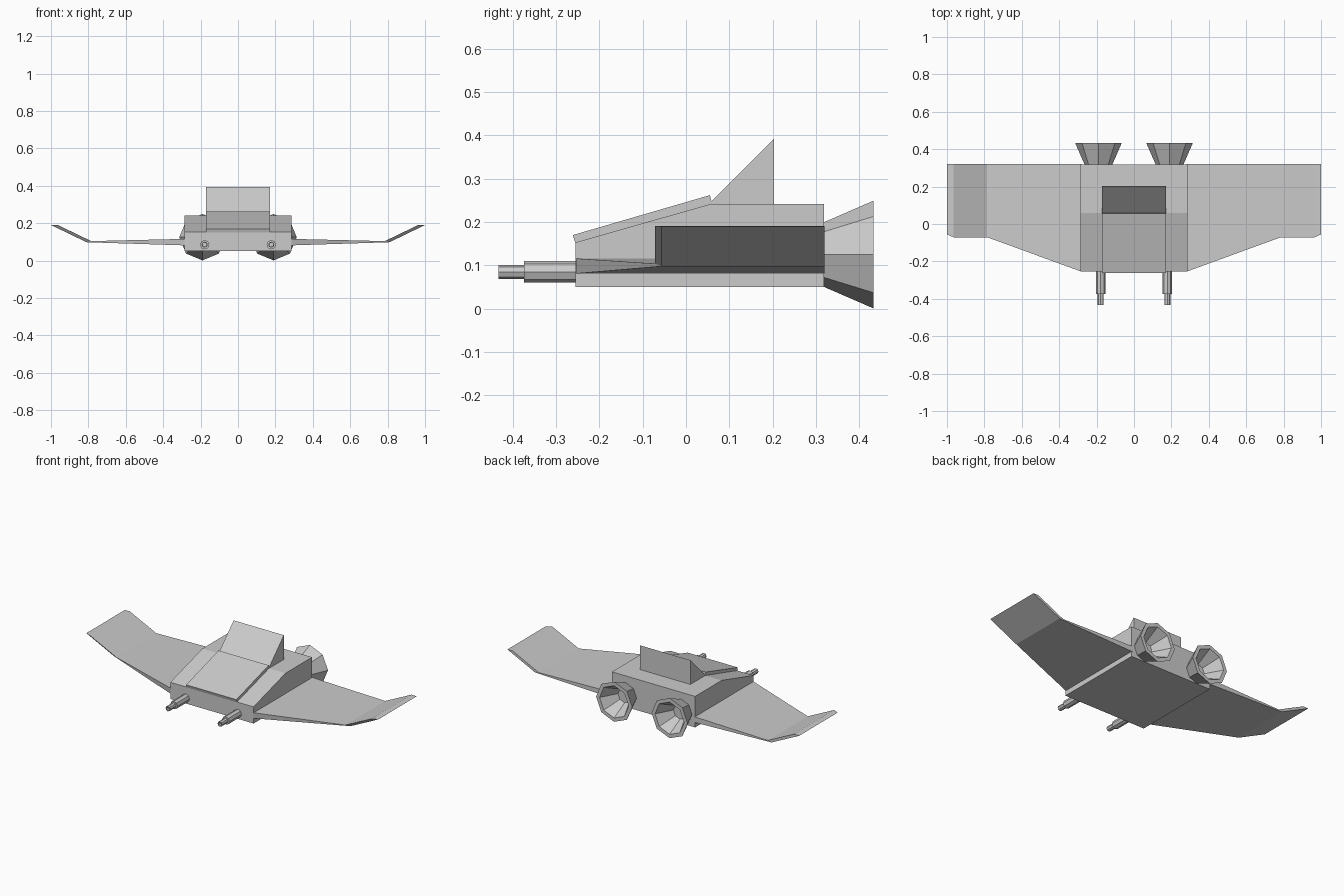
import bpy, bmesh
from math import sin, cos, pi

if "Cube" in bpy.data.objects:
    bpy.data.objects.remove(bpy.data.objects["Cube"])


def make(name, rings, close=False):
    """Skin a list of matching rings; cap the ends, or close the loop of rings."""
    bm = bmesh.new()
    vs = [[bm.verts.new(p) for p in r] for r in rings]
    n = len(rings[0])
    pairs = list(zip(vs, vs[1:]))
    if close:
        pairs.append((vs[-1], vs[0]))
    for a, b in pairs:
        for i in range(n):
            j = (i + 1) % n
            bm.faces.new((a[i], a[j], b[j], b[i]))
    if not close:
        bm.faces.new(vs[0])
        bm.faces.new(vs[-1])
    bmesh.ops.recalc_face_normals(bm, faces=bm.faces[:])
    me = bpy.data.meshes.new(name)
    bm.to_mesh(me)
    bm.free()
    ob = bpy.data.objects.new(name, me)
    bpy.context.collection.objects.link(ob)
    return ob


def extrude(name, profile, half):
    """Side profile (y, z) extruded symmetrically across x."""
    return make(name, [[(x, y, z) for y, z in profile] for x in (-half, half)])


def lathe(name, cx, cz, profile, sides=8, close=False):
    """Profile (y, radius) turned around an axis parallel to y."""
    return make(name, [[(cx + r * cos(2 * pi * i / sides), y,
                         cz + r * sin(2 * pi * i / sides))
                        for i in range(sides)] for y, r in profile], close)


# Fuselage, canopy panel and rear wedge
extrude("fuselage", [(-.255, .05), (-.255, .153), (.058, .242),
                     (.318, .242), (.318, .05)], .285)
extrude("canopy_panel", [(-.255, .151), (-.261, .17), (.055, .262),
                         (.061, .24)], .172)
extrude("rear_wedge", [(.058, .24), (.058, .247), (.203, .392),
                       (.203, .24)], .172)

# Wing stations: x/z/front y of the lower edge, then of the upper edge
stations = [((.28, .081, -.255), (.28, .116, -.255)),
            ((.81, .098, -.056), (.785, .104, -.071)),
            ((1.0, .190, -.056), (.965, .191, -.071))]

for s, side in ((-1, "left"), (1, "right")):
    # Wing with upturned tip
    make(side + "_wing", [[(s * a[0], a[2], a[1]), (s * a[0], .32, a[1]),
                           (s * b[0], .32, b[1]), (s * b[0], b[2], b[1])]
                          for a, b in stations])
    # Hollow flared engine nozzle
    lathe(side + "_nozzle", s * .19, .125,
          [(.31, .071), (.432, .124), (.432, .1), (.33, .045), (.33, .001),
           (.31, .001)], close=True)
    # Stepped cannon with recessed muzzle
    lathe(side + "_cannon", s * .178, .085,
          [(-.25, .025), (-.374, .025), (-.374, .016), (-.432, .016),
           (-.432, .011), (-.40, .011)])
